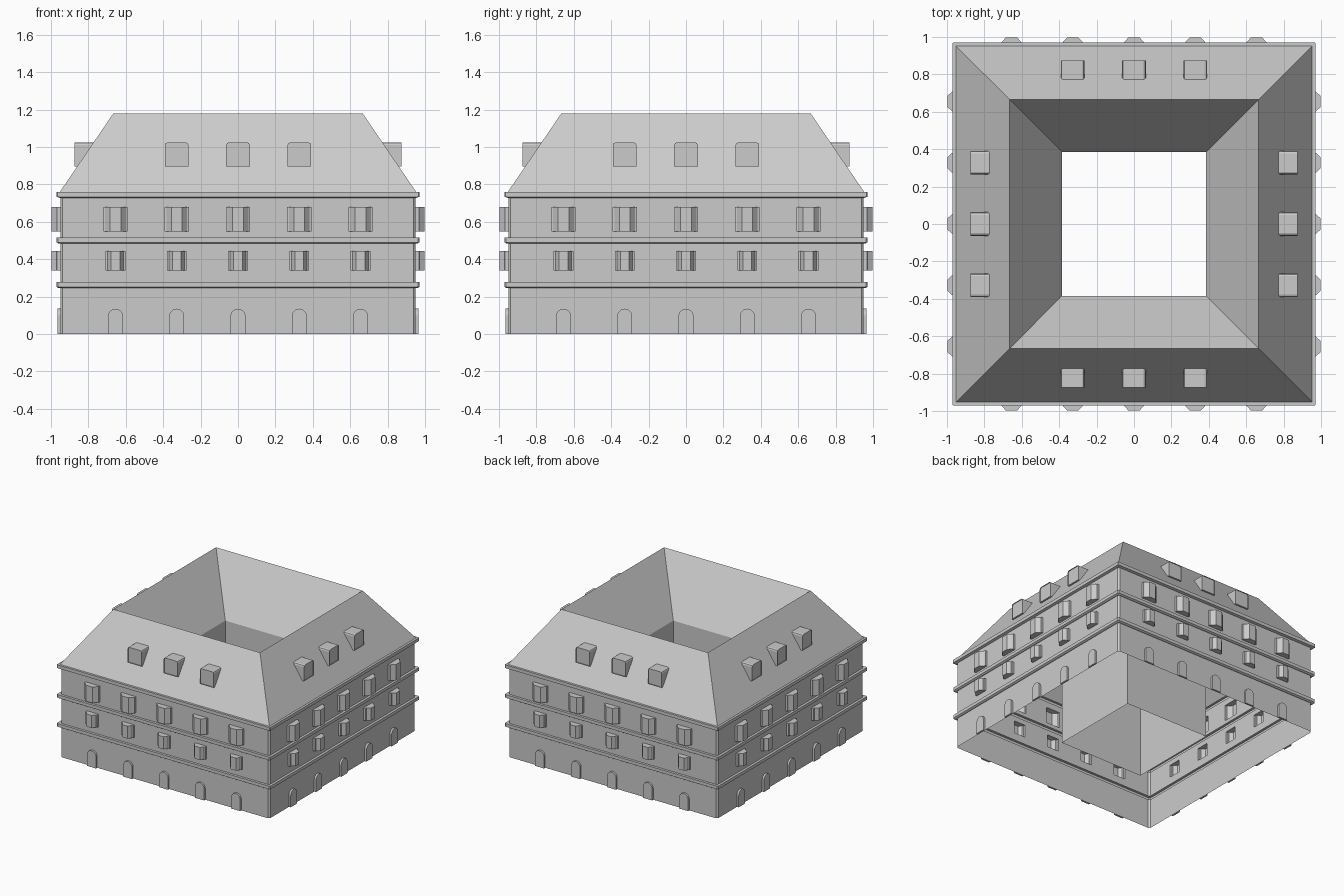
import bpy
import bmesh
from math import pi, sin, cos
from mathutils import Matrix, Vector

if "Cube" in bpy.data.objects:
    bpy.data.objects.remove(bpy.data.objects["Cube"])

W = 0.95                                   # outer wall face distance
BAYS = [-0.655, -0.3275, 0, 0.3275, 0.655]
LOW = (0.34, 0.443, 0.0525)                # lower bay: z0, z1, half width
HIGH = (0.547, 0.678, 0.065)               # upper bay


def four_sides(name, polys):
    """Polygons are given for the front as (x, distance out, z), repeated on 4 sides."""
    bm = bmesh.new()
    for k in range(4):
        rot = Matrix.Rotation(k * pi / 2, 3, 'Z')
        for p in polys:
            bm.faces.new([bm.verts.new(rot @ Vector((x, -d, z))) for x, d, z in p])
    bmesh.ops.remove_doubles(bm, verts=bm.verts, dist=1e-5)
    me = bpy.data.meshes.new(name)
    bm.to_mesh(me)
    bm.free()
    ob = bpy.data.objects.new(name, me)
    bpy.context.collection.objects.link(ob)
    return ob


def ring(profile):
    """Square sweep of (radius, corner chamfer, z) points."""
    out = []
    for (r0, c0, z0), (r1, c1, z1) in zip(profile, profile[1:]):
        a, b = r0 - c0, r1 - c1
        out.append([(-a, r0, z0), (a, r0, z0), (b, r1, z1), (-b, r1, z1)])
        if c0 or c1:
            out.append([(a, r0, z0), (r0, a, z0), (r1, b, z1), (b, r1, z1)])
    return out


def wall(z0, z1, c, bay=None):
    """One storey, with openings behind the bays."""
    if not bay:
        return ring([(W, c, z0), (W, c, z1)])
    zs = [z0, bay[0], bay[1], z1]
    xs = [c - W] + [x + s * bay[2] for x in BAYS for s in (-1, 1)] + [W - c]
    out = [[(W - c, W, z0), (W, W - c, z0), (W, W - c, z1), (W - c, W, z1)]]
    for i in range(len(xs) - 1):
        for j in range(3):
            if not (j == 1 and i % 2):
                out.append([(xs[i], W, zs[j]), (xs[i + 1], W, zs[j]),
                            (xs[i + 1], W, zs[j + 1]), (xs[i], W, zs[j + 1])])
    return out


def bay(cx, z0, z1, h):
    """Hollow canted window bay."""
    half = [(h, W), (h, 0.967), (h - 0.010, 0.970), (h * 0.45, 0.998)]
    plan = [(-x, d) for x, d in half] + half[::-1]
    out = [[(cx + x0, d0, z0), (cx + x1, d1, z0), (cx + x1, d1, z1), (cx + x0, d0, z1)]
           for (x0, d0), (x1, d1) in zip(plan, plan[1:])]
    out.append([(cx + x, d, z1) for x, d in plan])
    out.append([(cx + x, d, z0) for x, d in reversed(plan)])
    return out


def panel(outline, back, front, inset=0.9, depth=0.005):
    """Outline (x, z) pushed out to front, with a slightly sunk face."""
    mx = sum(p[0] for p in outline) / len(outline)
    zs = [p[1] for p in outline]
    mz = (min(zs) + max(zs)) / 2
    inner = [(mx + (x - mx) * inset, mz + (z - mz) * inset) for x, z in outline]
    out = [[(x, front - depth, z) for x, z in inner]]
    for i in range(len(outline)):
        j = (i + 1) % len(outline)
        (px, pz), (qx, qz) = outline[i], outline[j]
        (ix, iz), (jx, jz) = inner[i], inner[j]
        out.append([(qx, front, qz), (px, front, pz), (px, back(pz), pz), (qx, back(qz), qz)])
        out.append([(px, front, pz), (qx, front, qz), (jx, front, jz), (ix, front, iz)])
        out.append([(ix, front, iz), (jx, front, jz), (jx, front - depth, jz), (ix, front - depth, iz)])
    return out


# outer walls: three storeys with clipped corners
C = 0.013
four_sides("outer_walls", wall(0, 0.246, C) + wall(0.278, 0.484, C, LOW)
           + wall(0.516, 0.727, C, HIGH))

# string courses and cornice
for name, z0, z1 in (("lower_string_course", 0.246, 0.278),
                     ("upper_string_course", 0.484, 0.516)):
    four_sides(name, ring([(W, C, z0), (0.96, C, z0), (0.97, 0.008, z0 + 0.006),
                           (0.97, 0.008, z1), (W, C, z1)]))
four_sides("cornice", ring([(W, C, 0.727), (0.97, 0.004, 0.733),
                            (0.97, 0.004, 0.76), (0.952, 0, 0.76)]))

# roof ring with inner slope and courtyard walls down to the ground
four_sides("roof", ring([(0.952, 0, 0.76), (0.666, 0, 1.18), (0.385, 0, 0.76)]))
four_sides("courtyard_walls", ring([(0.385, 0, 0.76), (0.385, 0, 0)]))

# window bays
four_sides("lower_bays", [p for x in BAYS for p in bay(x, *LOW)])
four_sides("upper_bays", [p for x in BAYS for p in bay(x, *HIGH)])

# arched doors
doors = []
for x in BAYS:
    arch = [(x - 0.04, 0), (x + 0.04, 0)]
    arch += [(x + 0.04 * cos(i * pi / 10), 0.095 + 0.04 * sin(i * pi / 10)) for i in range(11)]
    doors += panel(arch, lambda z: W, 0.966, 1.0, 0.0)[:1]
    doors += [q for q in panel(arch, lambda z: W, 0.966, 1.0, 0.0)[1::3]]
four_sides("doors", doors)

# roof dormers
dormers = []
for x in BAYS[1:4]:
    h, z0, z1, b = 0.063, 0.895, 1.024, 0.014
    shape = [(x - h, z0), (x + h, z0), (x + h, z1 - b), (x + h - b * 0.3, z1 - b * 0.3),
             (x + h - b, z1), (x - h + b, z1), (x - h + b * 0.3, z1 - b * 0.3), (x - h, z1 - b)]
    dormers += panel(shape, lambda z: 0.952 - 0.286 * (z - 0.76) / 0.42, 0.874, 0.94)
four_sides("dormers", dormers)
